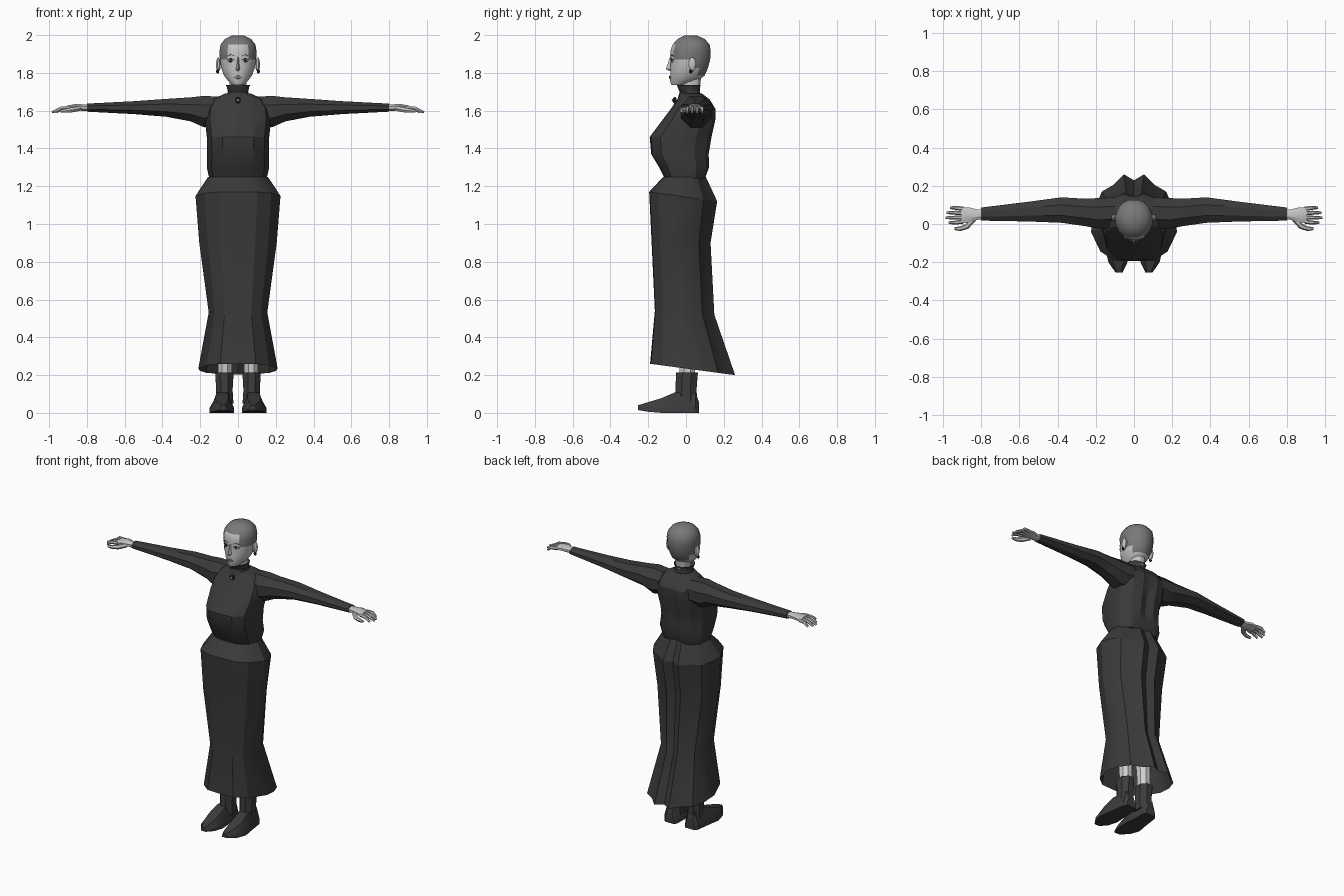
import bpy, bmesh, math
from mathutils import Vector

cube = bpy.data.objects.get("Cube")
if cube:
    bpy.data.objects.remove(cube, do_unlink=True)


def material(name, v):
    m = bpy.data.materials.new(name)
    m.use_nodes = True
    m.diffuse_color = (v, v, v, 1)
    b = m.node_tree.nodes["Principled BSDF"]
    b.inputs["Base Color"].default_value = (v, v, v, 1)
    b.inputs["Roughness"].default_value = 0.8
    return m


DRESS = material("dress charcoal", 0.042)
BOOT = material("boot charcoal", 0.045)
SKIN = material("pale skin", 0.55)
HAIR = material("grey hair", 0.19)
STOCKING = material("light stocking", 0.62)
DARK = material("dark detail", 0.02)
LIP = material("lip grey", 0.22)
WHITE = material("eye white", 0.75)


def loft(name, rings, mats, caps=(True, True), rule=None, angle=28):
    """Skin a list of equal-length point rings."""
    bm = bmesh.new()
    loops = [[bm.verts.new(p) for p in r] for r in rings]
    n = len(loops[0])
    for a, b in zip(loops, loops[1:]):
        for i in range(n):
            j = (i + 1) % n
            bm.faces.new((a[i], a[j], b[j], b[i]))
    if caps[0]:
        bm.faces.new(loops[0])
    if caps[1]:
        bm.faces.new(loops[-1])
    bmesh.ops.recalc_face_normals(bm, faces=bm.faces)
    for f in bm.faces:
        f.smooth = True
        if rule:
            f.material_index = rule(f.calc_center_median())
    for e in bm.edges:
        e.smooth = len(e.link_faces) == 2 and e.calc_face_angle() < math.radians(angle)
    me = bpy.data.meshes.new(name)
    bm.to_mesh(me)
    bm.free()
    for m in mats:
        me.materials.append(m)
    ob = bpy.data.objects.new(name, me)
    bpy.context.collection.objects.link(ob)
    return ob


def circle(n, turn=0.5):
    return [(math.sin(t), -math.cos(t)) for t in
            (2 * math.pi * (i + turn) / n for i in range(n))]


def outline(half):
    return half + [(-x, y) for x, y in reversed(half) if x > 0]


def level(shape, z, w, front, back, drop=0, cx=0):
    """Horizontal ring; drop lowers its back edge."""
    c, h = (front + back) / 2, (back - front) / 2
    return [(cx + x * w, c + y * h, z - drop * (y + 1) / 2) for x, y in shape]


def across(n, x, y, z, ry, rz, s):
    """Ring facing sideways, for arms and hands."""
    return [(s * x, y + a * ry, z + b * rz) for a, b in circle(n)]


def tube(name, pts, radii, mat, n=6):
    """Round tube along a path."""
    rings = []
    for i, p in enumerate(pts):
        d = Vector(pts[min(i + 1, len(pts) - 1)]) - Vector(pts[max(i - 1, 0)])
        q = d.to_track_quat('Z', 'Y')
        rings.append([Vector(p) + q @ Vector((a * radii[i], b * radii[i], 0))
                      for a, b in circle(n)])
    return loft(name, rings, [mat])


def blob(name, c, size, mat, n=8):
    """Faceted ellipsoid with flat-topped poles."""
    rings = []
    for k in range(5):
        t = math.pi * (0.08 + 0.84 * k / 4)
        rings.append([(c[0] + x * size[0] * math.sin(t), c[1] + y * size[1] * math.sin(t),
                       c[2] - size[2] * math.cos(t)) for x, y in circle(n)])
    return loft(name, rings, [mat])


# Skirt with a pleated back and an open hem
pleat = outline([(0, -1), (.45, -.98), (.78, -.72), (1, -.15), (.96, .25),
                 (.8, .6), (.52, .75), (.25, 1), (0, .86)])
skirt = [(.26, .21, -.19, .26, .06), (.54, .155, -.165, .15, .02),
         (.9, .205, -.182, .13, 0), (1.17, .225, -.195, .165, .05),
         (1.25, .158, -.12, .105, 0)]
loft("skirt", [level(pleat, *r) for r in skirt], [DRESS], (False, True))

# Bodice
trunk = outline([(0, -1), (.5, -.96), (.85, -.65), (1, -.05), (.93, .5),
                 (.65, .88), (.3, 1), (0, .9)])
bodice = [(1.24, .152, -.112, .1), (1.3, .165, -.142, .122), (1.37, .163, -.184, .12),
          (1.46, .165, -.192, .135), (1.55, .175, -.125, .155), (1.61, .17, -.08, .155),
          (1.66, .135, -.045, .125), (1.69, .07, -.035, .085)]
loft("bodice", [level(trunk, *r) for r in bodice], [DRESS])

# Collar, neck and brooch
round12 = circle(12)
loft("collar", [level(round12, *r) for r in
     [(1.67, .065, -.045, .085), (1.7, .056, -.035, .075), (1.72, .06, -.045, .075),
      (1.735, .066, -.05, .08), (1.725, .05, -.03, .07)]], [DRESS])
loft("neck", [level(round12, *r) for r in
     [(1.68, .045, -.02, .07), (1.8, .047, -.03, .085)]], [SKIN])
blob("brooch", (0, -.06, 1.655), (.015, .012, .018), DARK)
blob("brooch_stone", (0, -.071, 1.655), (.007, .005, .008), WHITE)

# Head, with hair over the crown and the back
head = [(1.735, .03, -.078, .0), (1.755, .052, -.085, .06), (1.785, .075, -.085, .1),
        (1.825, .09, -.085, .118), (1.87, .098, -.082, .13), (1.915, .1, -.085, .133),
        (1.95, .094, -.073, .127), (1.98, .07, -.045, .1), (1.997, .035, -.01, .06)]


def is_hair(c):
    return int(c.z > 1.94 or (c.z > 1.89 and c.y > -.055) or (c.z > 1.78 and c.y > .055))


loft("head", [level(circle(16), *r) for r in head], [SKIN, HAIR], rule=is_hair, angle=35)

# Nose and lips
loft("nose", [[(-w, -.07, z), (0, y, z), (w, -.07, z)] for z, w, y in
     [(1.81, .016, -.088), (1.82, .017, -.107), (1.85, .011, -.096), (1.885, .008, -.085)]],
     [SKIN])
blob("lips", (0, -.084, 1.777), (.024, .007, .009), LIP)

# Eyes, brows, ears and earrings
for side, s in (("left", 1), ("right", -1)):
    blob(side + "_eye", (s * .038, -.071, 1.865), (.017, .008, .009), WHITE)
    blob(side + "_iris", (s * .038, -.077, 1.865), (.008, .004, .008), DARK)
    tube(side + "_lash", [(s * .019, -.08, 1.868), (s * .038, -.08, 1.877),
                          (s * .057, -.068, 1.868)], [.002, .003, .002], DARK, 4)
    tube(side + "_brow", [(s * .018, -.083, 1.889), (s * .04, -.078, 1.897),
                          (s * .06, -.067, 1.889)], [.002, .003, .002], LIP, 4)
    blob(side + "_ear", (s * .104, .033, 1.845), (.014, .022, .038), SKIN)
    blob(side + "_earring", (s * .108, .026, 1.808), (.009, .009, .012), DARK)

    # Sleeve
    sleeve = [(.1, .06, 1.6, .085, .08), (.18, .055, 1.595, .088, .09),
              (.25, .06, 1.607, .078, .069), (.38, .073, 1.615, .072, .051),
              (.55, .065, 1.616, .056, .037), (.8, .052, 1.616, .037, .023)]
    loft(side + "_sleeve", [across(8, *r, s) for r in sleeve], [DRESS])

    # Hand
    palm = [(.79, .05, 1.616, .028, .019), (.82, .049, 1.616, .029, .019),
            (.86, .047, 1.619, .042, .018), (.905, .046, 1.615, .044, .013)]
    loft(side + "_palm", [across(8, *r, s) for r in palm], [SKIN])
    for k, tip in enumerate((.968, .985, .98, .96)):
        y = .013 + .022 * k
        fan = (k - 1.5) * .004
        tube(f"{side}_finger_{k + 1}",
             [(s * .895, y, 1.615), (s * .935, y + fan, 1.613), (s * tip, y + fan, 1.592)],
             [.0115, .0105, .007], SKIN)
    tube(side + "_thumb", [(s * .84, .025, 1.612), (s * .875, -.012, 1.605),
                           (s * .91, -.025, 1.6), (s * .94, -.024, 1.597)],
         [.014, .015, .012, .008], SKIN)

    # Stocking
    loft(side + "_stocking", [level(circle(8), *r, cx=s * .07) for r in
         [(.17, .04, -.035, .05), (.28, .04, -.04, .05), (.55, .055, -.06, .06)]], [STOCKING])

    # Boot shaft and foot
    loft(side + "_boot_shaft", [level(circle(8), *r, cx=s * .072) for r in
         [(.05, .052, -.07, .068), (.12, .047, -.06, .06), (.215, .053, -.058, .068)]], [BOOT])
    foot = [(.068, .075, .034, .0, .06), (.05, .077, .046, .0, .11), (-.06, .083, .055, .0, .108),
            (-.13, .086, .064, .0, .078), (-.2, .084, .05, .006, .057), (-.255, .078, .018, .015, .04)]
    loft(side + "_boot_foot",
         [[(s * (cx + a * w), y, b + h * (t - b)) for a, h in
           [(-1, 0), (1, 0), (1, .35), (.55, 1), (-.55, 1), (-1, .35)]]
          for y, cx, w, b, t in foot], [BOOT])
